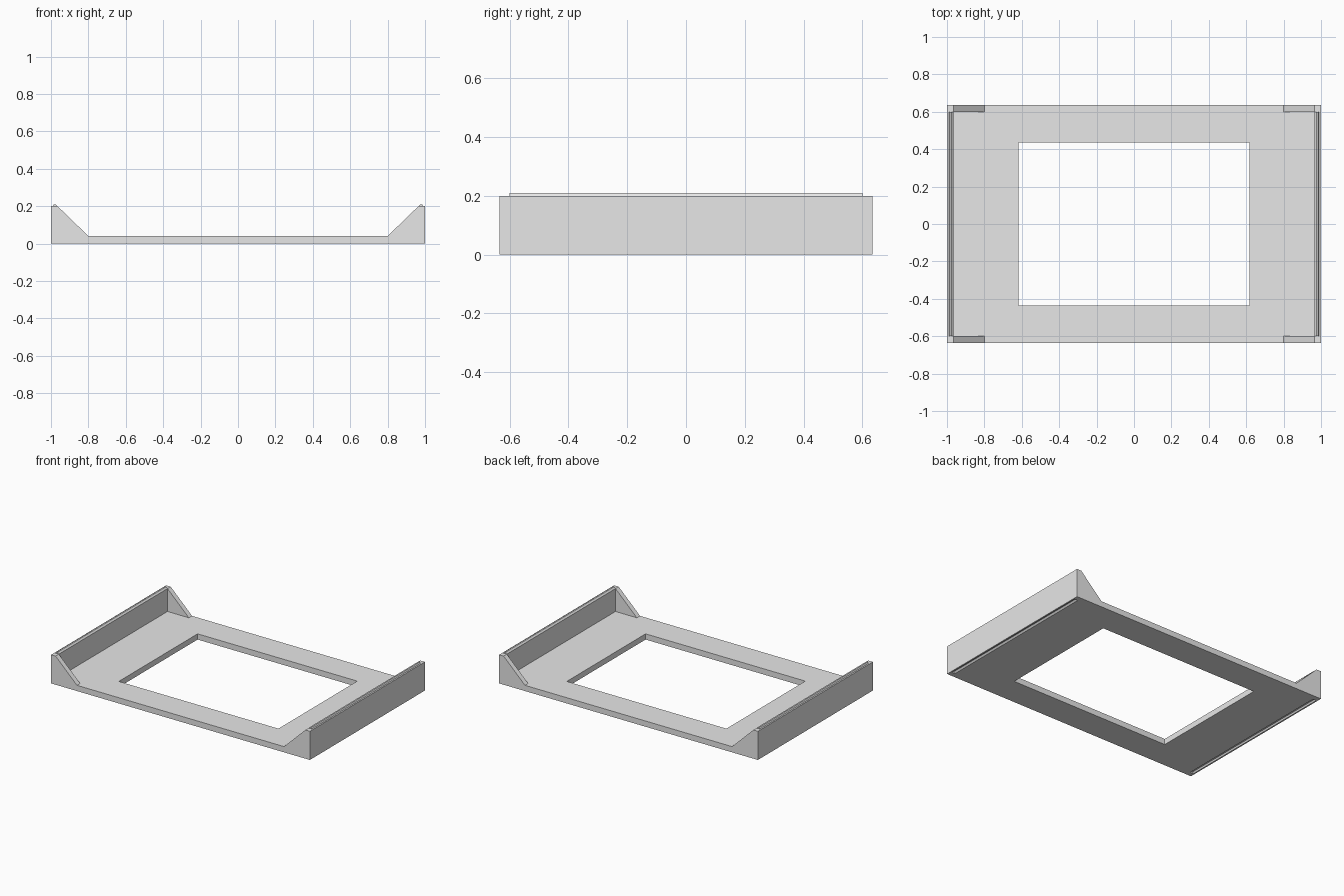
import bpy, bmesh

cube = bpy.data.objects.get("Cube")
if cube:
    bpy.data.objects.remove(cube, do_unlink=True)

# Main sizes
HALF_X, HALF_Y = 1.0, 0.635
FLOOR, WALL_TOP = 0.04, 0.2
WALL_IN, RIB_Y = 0.965, 0.6

grey = bpy.data.materials.new("light_grey")
grey.use_nodes = True
grey.diffuse_color = (0.8, 0.8, 0.8, 1)
grey.node_tree.nodes["Principled BSDF"].inputs["Base Color"].default_value = (0.8, 0.8, 0.8, 1)


def prism(name, profile, y0, y1):
    """Extrude an x-z profile from y0 to y1."""
    bm = bmesh.new()
    face = bm.faces.new([bm.verts.new((x, y0, z)) for x, z in profile])
    ext = bmesh.ops.extrude_face_region(bm, geom=[face])
    verts = [v for v in ext["geom"] if isinstance(v, bmesh.types.BMVert)]
    bmesh.ops.translate(bm, verts=verts, vec=(0, y1 - y0, 0))
    bmesh.ops.recalc_face_normals(bm, faces=bm.faces)
    mesh = bpy.data.meshes.new(name)
    bm.to_mesh(mesh)
    bm.free()
    mesh.materials.append(grey)
    obj = bpy.data.objects.new(name, mesh)
    bpy.context.collection.objects.link(obj)
    return obj


def rect(x0, x1, z0, z1):
    return [(x0, z0), (x1, z0), (x1, z1), (x0, z1)]


def ridge_profile(side, z):
    return [(side * x, z + h) for x, h in
            ((0.99, 0), (0.985, 0.01), (0.975, 0.01), (WALL_IN, 0))]


# Base frame with a rectangular opening and two shallow stacking grooves
frame = prism("base_frame", rect(-HALF_X, HALF_X, 0, FLOOR), -HALF_Y, HALF_Y)
cutters = [prism("opening_cutter", rect(-0.617, 0.617, -0.1, 0.1), -0.435, 0.435)]
for side in (-1, 1):
    groove = ridge_profile(side, 0)
    groove = [(groove[0][0], -0.02)] + groove + [(groove[-1][0], -0.02)]
    cutters.append(prism("groove_cutter", groove, -RIB_Y, RIB_Y))
for cutter in cutters:
    cutter.hide_render = True
    mod = frame.modifiers.new("cut", "BOOLEAN")
    mod.operation, mod.solver, mod.object = "DIFFERENCE", "EXACT", cutter
bpy.context.view_layer.update()
evaluated = frame.evaluated_get(bpy.context.evaluated_depsgraph_get())
cut_mesh = bpy.data.meshes.new_from_object(evaluated)
frame.modifiers.clear()
frame.data = cut_mesh
for cutter in cutters:
    bpy.data.objects.remove(cutter, do_unlink=True)

# End walls, top ridges and corner gussets
for side, label in ((-1, "right"), (1, "left")):
    prism(label + "_wall", rect(side * WALL_IN, side * HALF_X, FLOOR, WALL_TOP),
          -HALF_Y, HALF_Y)
    prism(label + "_ridge", ridge_profile(side, WALL_TOP), -RIB_Y, RIB_Y)
    gusset = [(side * 0.8, FLOOR), (side * WALL_IN, FLOOR), (side * WALL_IN, WALL_TOP)]
    prism(label + "_front_gusset", gusset, -HALF_Y, -RIB_Y)
    prism(label + "_back_gusset", gusset, RIB_Y, HALF_Y)
